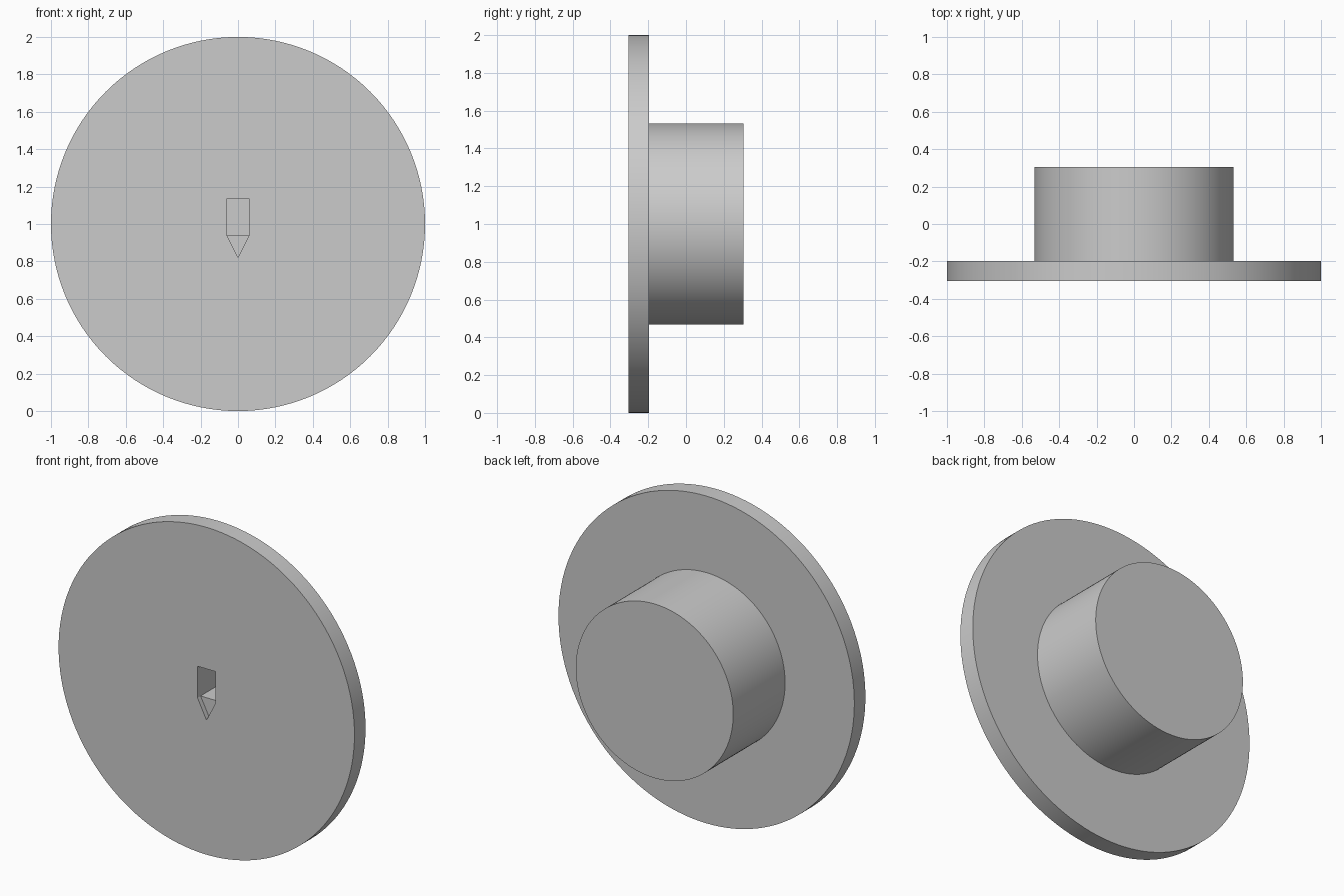
import bpy, bmesh
from mathutils import Matrix, Vector

cube = bpy.data.objects.get("Cube")
if cube:
    bpy.data.objects.remove(cube)

SEGMENTS = 128
CENTRE_Z = 1.0
FRONT, BACK = -0.304, 0.304
PLATE_BACK = -0.197

grey = bpy.data.materials.new("plain grey")
grey.use_nodes = True
grey.diffuse_color = (0.6, 0.6, 0.6, 1)
grey.node_tree.nodes["Principled BSDF"].inputs["Base Color"].default_value = (0.6, 0.6, 0.6, 1)


def make_object(name, bm):
    bmesh.ops.recalc_face_normals(bm, faces=bm.faces)
    mesh = bpy.data.meshes.new(name)
    bm.to_mesh(mesh)
    bm.free()
    mesh.materials.append(grey)
    obj = bpy.data.objects.new(name, mesh)
    bpy.context.collection.objects.link(obj)
    return obj


def turned_body(name, rings):
    """Closed round solid along y from (y, radius) rings."""
    bm = bmesh.new()
    loops = []
    for y, radius in rings:
        place = Matrix.Translation((0, y, CENTRE_Z)) @ Matrix.Rotation(1.5707963, 4, 'X')
        loops.append(bmesh.ops.create_circle(bm, segments=SEGMENTS, radius=radius, matrix=place)["verts"])
    for a, b in zip(loops, loops[1:]):
        for i in range(SEGMENTS):
            j = (i + 1) % SEGMENTS
            bm.faces.new((a[i], a[j], b[j], b[i]))
    bm.faces.new(loops[0])
    bm.faces.new(loops[-1])
    # Only the round walls are smooth
    for face in bm.faces:
        face.normal_update()
        face.smooth = abs(face.normal.y) < 0.5
    return make_object(name, bm)


def slot_cutter(name, outline, depth):
    """Prism from an (x, z) outline, reaching a depth behind the front face."""
    bm = bmesh.new()
    face = bm.faces.new([bm.verts.new((x, FRONT - 0.05, z)) for x, z in outline])
    grown = bmesh.ops.extrude_face_region(bm, geom=[face], use_keep_orig=True)["geom"]
    verts = [v for v in grown if isinstance(v, bmesh.types.BMVert)]
    bmesh.ops.translate(bm, verts=verts, vec=Vector((0, depth + 0.05, 0)))
    cutter = make_object(name, bm)
    cutter.hide_render = True
    cutter.hide_set(True)
    return cutter


# Wide front plate with a narrower plug behind it
body = turned_body("flanged_plug", [(FRONT, 1.0), (PLATE_BACK, 1.0), (PLATE_BACK, 0.532), (BACK, 0.532)])

# Deep rectangular slot, with a shallow pointed notch under it
HALF, TOP, LEDGE, TIP = 0.061, 1.135, 0.942, 0.822
cutters = [
    slot_cutter("deep_slot_cutter", [(-HALF, LEDGE), (HALF, LEDGE), (HALF, TOP), (-HALF, TOP)], 0.3),
    slot_cutter("notch_cutter", [(-HALF, LEDGE), (0, TIP), (HALF, LEDGE)], 0.03),
]
for cutter in cutters:
    cut = body.modifiers.new(cutter.name, 'BOOLEAN')
    cut.operation = 'DIFFERENCE'
    cut.solver = 'EXACT'
    cut.object = cutter

# Bake the cuts and drop the helpers
bpy.context.view_layer.update()
graph = bpy.context.evaluated_depsgraph_get()
baked = bpy.data.meshes.new_from_object(body.evaluated_get(graph))
body.modifiers.clear()
body.data = baked
for cutter in cutters:
    bpy.data.objects.remove(cutter)
